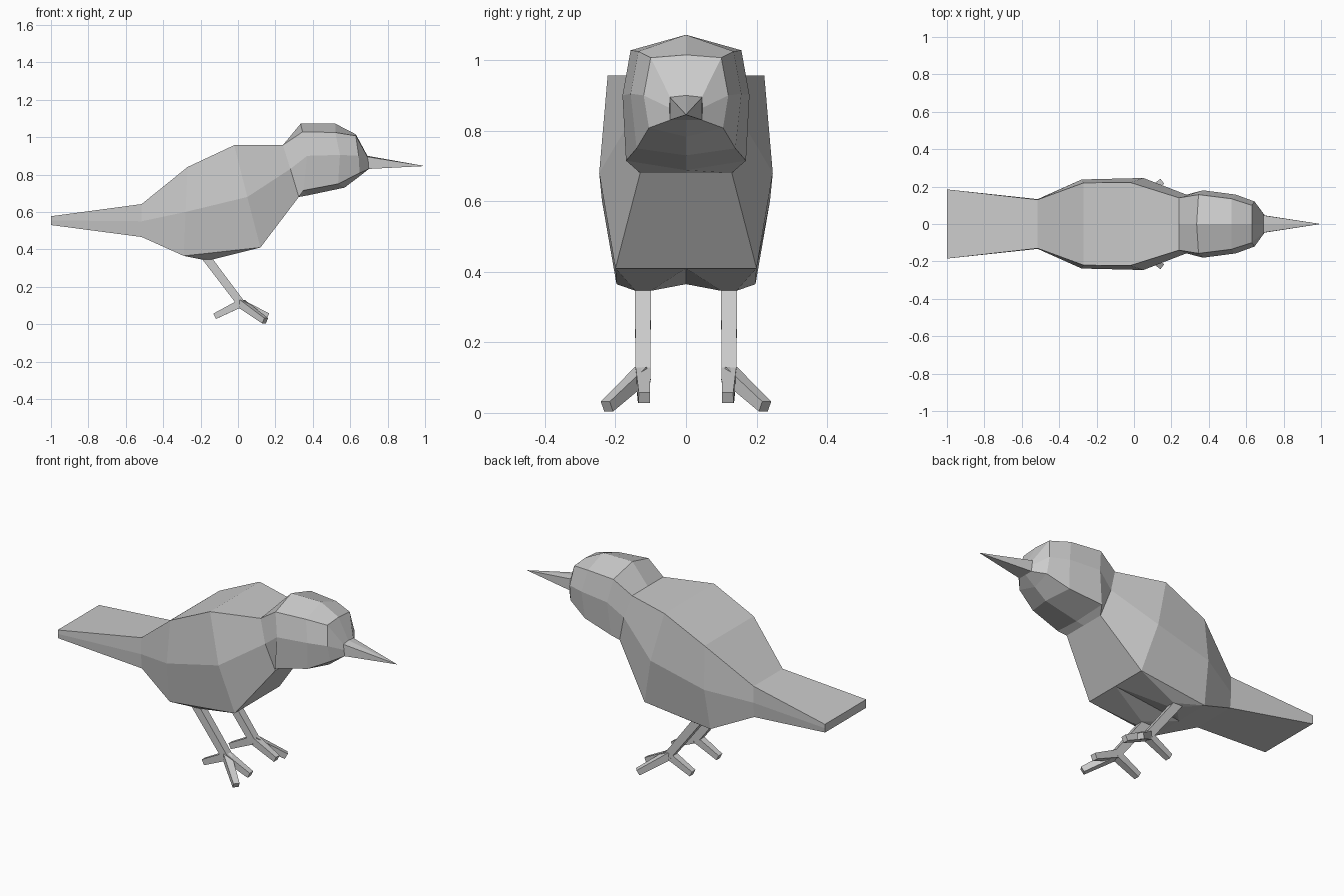
import bpy, bmesh
from mathutils import Vector


def finish(bm, name, mirror=False):
    bmesh.ops.remove_doubles(bm, verts=bm.verts, dist=0.0001)
    bmesh.ops.recalc_face_normals(bm, faces=bm.faces)
    me = bpy.data.meshes.new(name)
    bm.to_mesh(me)
    bm.free()
    ob = bpy.data.objects.new(name, me)
    bpy.context.collection.objects.link(ob)
    if mirror:
        mod = ob.modifiers.new("mirror", "MIRROR")
        mod.use_axis = (False, True, False)
        mod.use_mirror_merge = False
    return ob


def loft(name, halves, cap_start=False):
    """Skin half sections (x, y, z from top to bottom), mirrored in y."""
    bm = bmesh.new()
    rings = []
    for half in halves:
        pts = half + [(x, -y, z) for x, y, z in reversed(half) if y > 0]
        rings.append([bm.verts.new(p) for p in pts])
    n = len(rings[0])
    for a, b in zip(rings, rings[1:]):
        for i in range(n):
            j = (i + 1) % n
            bm.faces.new((a[i], a[j], b[j], b[i]))
    if cap_start:
        bm.faces.new(rings[0])
    return finish(bm, name)


def bar(bm, a, b, wa, wb):
    """Square tapered bar with upright side faces."""
    a, b = Vector(a), Vector(b)
    d = (b - a).normalized()
    side = d.cross(Vector((0, 0, 1))).normalized()
    up = side.cross(d)
    signs = ((1, 1), (1, -1), (-1, -1), (-1, 1))
    r = [[bm.verts.new(p + side * s * w + up * t * w) for s, t in signs]
         for p, w in ((a, wa), (b, wb))]
    for i in range(4):
        j = (i + 1) % 4
        bm.faces.new((r[0][i], r[0][j], r[1][j], r[1][i]))
    bm.faces.new(r[0])
    bm.faces.new(r[1])


# Body with tail: fan, tail root, rump, shoulders, neck
loft("body_and_tail", [
    [(-1.0, 0.185, 0.577), (-1.0, 0.185, 0.555), (-1.0, 0.183, 0.53)],
    [(-0.515, 0.13, 0.642), (-0.515, 0.133, 0.55), (-0.515, 0.125, 0.466)],
    [(-0.27, 0.22, 0.84), (-0.28, 0.238, 0.60), (-0.29, 0.197, 0.365)],
    [(-0.02, 0.222, 0.957), (0.05, 0.246, 0.68), (0.12, 0.2, 0.41)],
    [(0.24, 0.14, 0.957), (0.28, 0.157, 0.83), (0.325, 0.13, 0.68)],
], cap_start=True)

# Head: neck, back of head, brow, face, beak base
loft("head", [
    [(0.24, 0, 0.957), (0.24, 0.14, 0.957), (0.28, 0.157, 0.83),
     (0.325, 0.13, 0.68), (0.325, 0, 0.68)],
    [(0.335, 0, 1.072), (0.345, 0.157, 1.028), (0.37, 0.18, 0.90),
     (0.35, 0.17, 0.715), (0.37, 0, 0.688)],
    [(0.52, 0, 1.072), (0.52, 0.135, 1.025), (0.545, 0.157, 0.905),
     (0.535, 0.14, 0.75), (0.57, 0, 0.73)],
    [(0.63, 0, 1.015), (0.63, 0.1, 1.007), (0.645, 0.12, 0.90),
     (0.65, 0.105, 0.808), (0.64, 0, 0.783)],
    [(0.692, 0, 0.90), (0.692, 0.045, 0.895), (0.697, 0.047, 0.865),
     (0.7, 0.045, 0.83), (0.7, 0, 0.83)],
])

# Beak
loft("beak", [
    [(0.692, 0, 0.90), (0.692, 0.046, 0.895), (0.7, 0.046, 0.83)],
    [(0.995, 0, 0.846), (0.995, 0.0005, 0.846), (0.995, 0.0005, 0.845)],
])

# Hips: shallow swelling between belly and leg
bm = bmesh.new()
for p in ((-0.29, 0, 0.365), (-0.29, 0.197, 0.365), (0.12, 0, 0.41), (0.12, 0.2, 0.41),
          (-0.195, 0.1, 0.346), (-0.195, 0.143, 0.346), (-0.135, 0.1, 0.346), (-0.135, 0.143, 0.346)):
    bm.verts.new(p)
bmesh.ops.convex_hull(bm, input=bm.verts)
finish(bm, "hips", mirror=True)

# Legs with two front toes and one back toe
bm = bmesh.new()
ankle = (0.015, 0.122, 0.112)
bar(bm, (-0.18, 0.122, 0.37), ankle, 0.023, 0.021)
for tip in ((0.16, 0.118, 0.043), (0.145, 0.224, 0.018), (-0.125, 0.12, 0.042)):
    bar(bm, ankle, tip, 0.021, 0.016)
finish(bm, "legs_and_feet", mirror=True)
